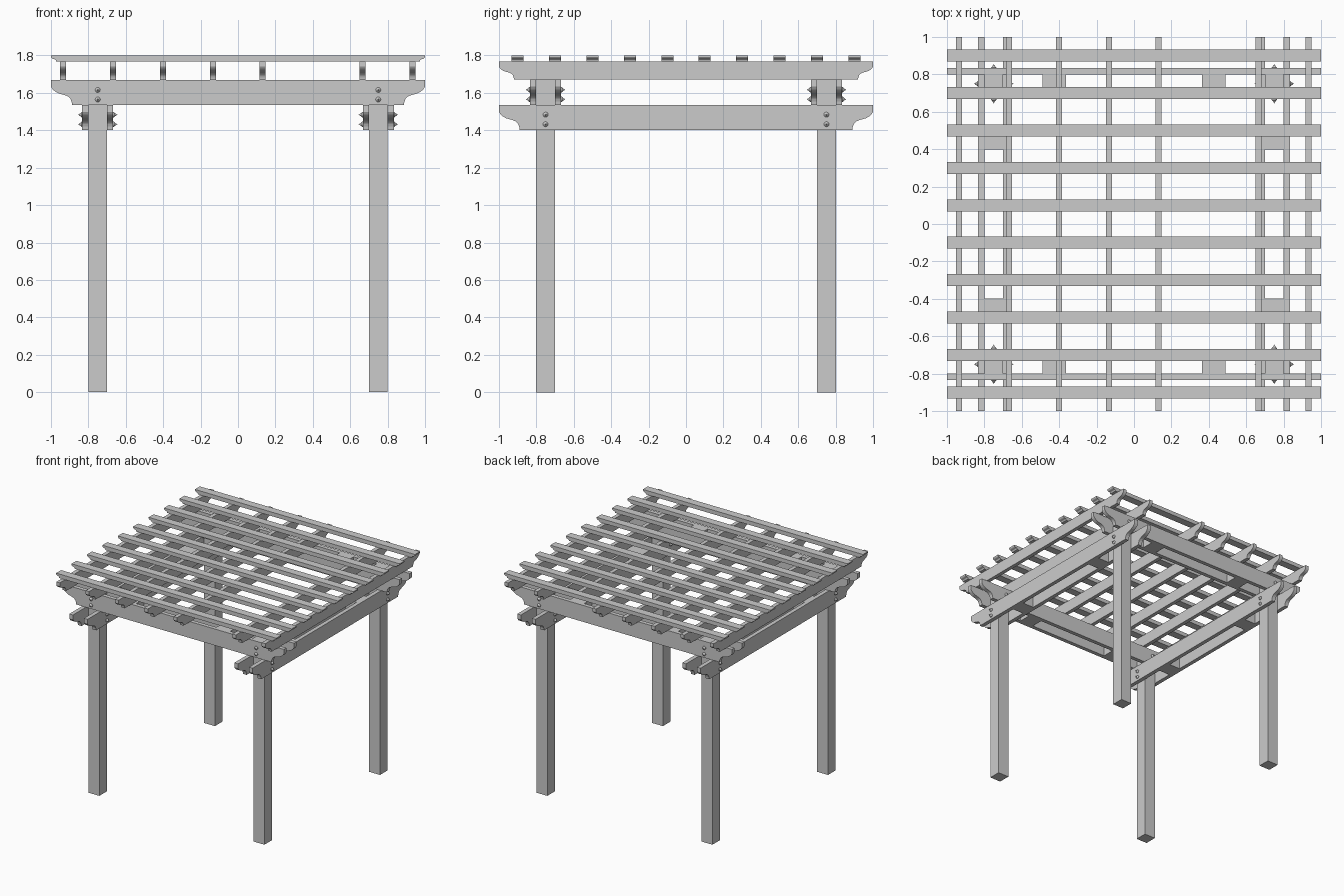
import bpy
import bmesh
import math
from mathutils import Matrix

cube = bpy.data.objects.get("Cube")
if cube:
    bpy.data.objects.remove(cube, do_unlink=True)

# Scalloped end cut: (distance in from the tip, drop from the top), per unit of depth
END_CUT = [(0, 0), (0, .27), (.07, .38), (.16, .46), (.28, .53), (.45, .58),
           (.56, .61), (.68, .66), (.77, .75), (.82, .87), (.84, 1)]
POST = 0.75        # post centre
HALF = 0.05        # half the post width
PLANK = 0.033      # beam thickness
LOW, MID, TOP, RAFTER_TOP, ROOF = 1.402, 1.535, 1.67, 1.767, 1.80


def finish(bm, name):
    bmesh.ops.recalc_face_normals(bm, faces=bm.faces)
    mesh = bpy.data.meshes.new(name)
    bm.to_mesh(mesh)
    bm.free()
    obj = bpy.data.objects.new(name, mesh)
    bpy.context.collection.objects.link(obj)
    return obj


def box(name, x, y, z0, z1, sx, sy):
    bm = bmesh.new()
    bmesh.ops.create_cube(bm, size=1)
    bmesh.ops.scale(bm, vec=(sx, sy, z1 - z0), verts=bm.verts)
    bmesh.ops.translate(bm, vec=(x, y, (z0 + z1) / 2), verts=bm.verts)
    return finish(bm, name)


def timber(name, axis, offset, z0, z1, thick):
    """Full-length plank with scalloped ends, running along x or y."""
    h = z1 - z0
    right = [(1 - d * h, z1 - f * h) for d, f in END_CUT]
    outline = right + [(-u, z) for u, z in reversed(right)]
    bm = bmesh.new()
    face = bm.faces.new([bm.verts.new((u, offset - thick / 2, z)) for u, z in outline])
    ext = bmesh.ops.extrude_face_region(bm, geom=[face])
    moved = [v for v in ext["geom"] if isinstance(v, bmesh.types.BMVert)]
    bmesh.ops.translate(bm, vec=(0, thick, 0), verts=moved)
    if axis == "y":
        for v in bm.verts:
            v.co.x, v.co.y = v.co.y, v.co.x
    return finish(bm, name)


def bolt(name, axis, x, y, z):
    """Through bolt with a pointed nut at each end."""
    half = [(.014, .08), (.014, .087), (.007, .094), (0, .105)]
    profile = [(r, -t) for r, t in reversed(half)] + half
    bm = bmesh.new()
    verts = [bm.verts.new((r, 0, t)) for r, t in profile]
    edges = [bm.edges.new(pair) for pair in zip(verts, verts[1:])]
    bmesh.ops.spin(bm, geom=verts + edges, cent=(0, 0, 0), axis=(0, 0, 1),
                   angle=math.tau, steps=12)
    bmesh.ops.remove_doubles(bm, verts=bm.verts, dist=1e-5)
    turn = Matrix.Rotation(math.pi / 2, 4, "Y" if axis == "x" else "X")
    bmesh.ops.transform(bm, matrix=Matrix.Translation((x, y, z)) @ turn, verts=bm.verts)
    return finish(bm, name)


# Posts and the bolts through them
for sx in (-1, 1):
    for sy in (-1, 1):
        tag = ("front" if sy < 0 else "back") + ("_left" if sx > 0 else "_right")
        x, y = sx * POST, sy * POST
        box(tag + "_post", x, y, 0, TOP, 2 * HALF, 2 * HALF)
        for step in (.03, .081):
            bolt(tag + "_lower_bolt", "x", x, y, LOW + step)
            bolt(tag + "_upper_bolt", "y", x, y, MID + step)

        # Spacer blocks between each pair of beams
        box(tag + "_lower_spacer", x, sy * .46, LOW, MID, 2 * HALF, .125)
        box(tag + "_upper_spacer", sx * .427, y, MID, TOP, .125, 2 * HALF)

# Paired beams clamping the posts
for side in (-1, 1):
    for face in (-1, 1):
        offset = side * POST + face * (HALF + PLANK / 2)
        timber("lower_beam", "y", offset, LOW, MID, PLANK)
        timber("upper_beam", "x", offset, MID, TOP, PLANK)

# Rafters, with one bay left open
for i in range(8):
    if i != 5:
        timber("rafter", "y", -.935 + i * .2667, TOP, RAFTER_TOP, .032)

# Roof slats
for i in range(10):
    timber("roof_slat", "x", -.9 + i * .2, RAFTER_TOP, ROOF, .064)
